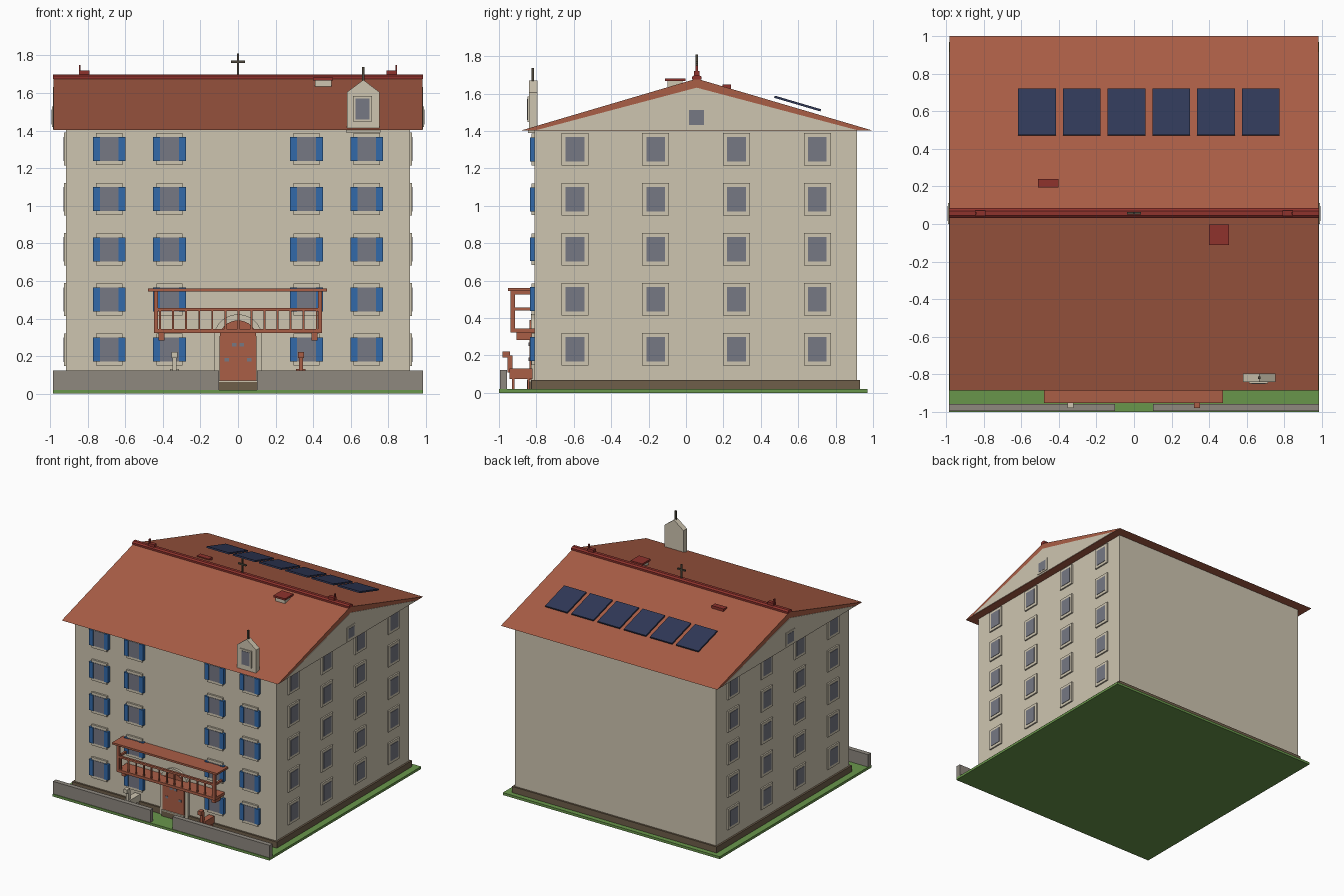
import bpy, bmesh, math
from mathutils import Matrix

if "Cube" in bpy.data.objects:
    bpy.data.objects.remove(bpy.data.objects["Cube"])


def material(name, rgb):
    lin = [((c / 255 + 0.055) / 1.055) ** 2.4 for c in rgb]
    m = bpy.data.materials.new(name)
    m.diffuse_color = (*lin, 1)
    m.use_nodes = True
    m.node_tree.nodes["Principled BSDF"].inputs["Base Color"].default_value = m.diffuse_color
    return m


CREAM = material("cream plaster", (206, 197, 176))
TILE = material("terracotta", (170, 94, 70))
RED = material("dark red", (142, 50, 44))
BLUE = material("shutter blue", (50, 106, 170))
GLASS = material("window grey", (118, 120, 132))
STONE = material("stone grey", (142, 136, 127))
PLINTH = material("plinth brown", (110, 94, 74))
GRASS = material("grass green", (105, 150, 75))
SOLAR = material("solar navy", (48, 57, 88))
IRON = material("iron brown", (78, 72, 60))


def finish(name, bm, *mats):
    bmesh.ops.recalc_face_normals(bm, faces=bm.faces)
    me = bpy.data.meshes.new(name)
    bm.to_mesh(me)
    bm.free()
    for m in mats:
        me.materials.append(m)
    ob = bpy.data.objects.new(name, me)
    bpy.context.collection.objects.link(ob)
    return ob


def add_box(bm, x0, x1, y0, y1, z0, z1):
    mat = Matrix.Translation(((x0 + x1) / 2, (y0 + y1) / 2, (z0 + z1) / 2)) \
        @ Matrix.Diagonal((abs(x1 - x0), abs(y1 - y0), abs(z1 - z0), 1))
    bmesh.ops.create_cube(bm, size=1, matrix=mat)


def boxes(name, mat, *dims):
    bm = bmesh.new()
    for d in dims:
        add_box(bm, *d)
    return finish(name, bm, mat)


def prism(name, mat, pts, a, b, axis):
    """Extrude a 2D profile along x (points are y, z) or y (points are x, z)."""
    bm = bmesh.new()
    co = (lambda p, t: (t, p[0], p[1])) if axis == "x" else (lambda p, t: (p[0], t, p[1]))
    f = bm.faces.new([bm.verts.new(co(p, a)) for p in pts])
    ext = bmesh.ops.extrude_face_region(bm, geom=[f])
    move = [0, 0, 0]
    move["xyz".index(axis)] = b - a
    bmesh.ops.translate(bm, vec=move, verts=[v for v in ext["geom"] if isinstance(v, bmesh.types.BMVert)])
    return finish(name, bm, mat)


# Ground, garden wall and house body
boxes("ground", GRASS, (-.985, .985, -1, .97, 0, .02))
boxes("garden_wall", STONE, *[(s * .1, s * .985, -.995, -.957, .02, .122) for s in (-1, 1)])
boxes("house_walls", CREAM, (-.915, .915, -.81, .915, .02, 1.405))
boxes("plinth", PLINTH, (-.93, .93, -.825, .93, .02, .07))

# Gabled roof with flush plaster gables
RY, RZ, EZ = .057, 1.68, 1.402
prism("roof", TILE, [(-.885, EZ), (RY, RZ), (1, EZ)], -.982, .982, "x")
for s in (-1, 1):
    prism("gable_plaster", CREAM, [(-.8, EZ + .003), (RY, 1.632), (.915, EZ + .003)], s * .978, s * .985, "x")
prism("ridge_cap", RED, [(.033, 1.675), (.033, 1.69), (.045, 1.7), (.07, 1.7), (.084, 1.69), (.084, 1.675)],
      -.984, .984, "x")
boxes("ridge_finials", RED, *[d for s in (-1, 1) for d in (
    (s * .79, s * .845, .042, .073, 1.695, 1.72), (s * .837, s * .847, .05, .064, 1.7, 1.75))])
boxes("ridge_cross", IRON, (-.006, .006, .051, .063, 1.695, 1.81), (-.036, .036, .051, .063, 1.76, 1.772))

# Roof vents
boxes("vent_base", CREAM, (.41, .497, -.1, -.02, 1.635, 1.668))
boxes("vent_cap", RED, (.4, .506, -.112, -.003, 1.667, 1.682))
boxes("rear_vent", RED, (-.51, -.402, .195, .24, 1.61, 1.648))

# Solar panels hovering parallel to the rear slope
slope = math.atan2(RZ - EZ, 1 - RY)
bm = bmesh.new()
for i in range(6):
    m = Matrix.Translation((-.516 + .238 * i, .597, 1.547)) @ Matrix.Rotation(-slope, 4, "X") \
        @ Matrix.Diagonal((.201, .258, .012, 1))
    bmesh.ops.create_cube(bm, size=1, matrix=m)
finish("solar_panels", bm, SOLAR)

# Small gabled turret at the front eave
prism("turret", CREAM, [(.58, 1.39), (.58, 1.605), (.667, 1.67), (.753, 1.605), (.753, 1.39)], -.84, -.795, "y")
boxes("turret_base", CREAM, (.575, .758, -.845, -.79, 1.39, 1.41))
boxes("turret_frame", CREAM, (.612, .714, -.848, -.835, 1.448, 1.585))
boxes("turret_glass", GLASS, (.626, .7, -.851, -.845, 1.46, 1.572))
boxes("turret_pole", IRON, (.66, .672, -.825, -.813, 1.65, 1.738))

# Windows on five floors
ROWS = [.234 + .267 * i for i in range(5)]
frames, glass, shutters = [], [], []
for z in ROWS:
    for x in (-.685, -.365, .365, .685):
        frames.append((x - .07, x + .07, -.825, -.8, z - .085, z + .085))
        glass.append((x - .052, x + .052, -.828, -.82, z - .064, z + .064))
        for s in (-1, 1):
            shutters.append((x + s * .05, x + s * .087, -.833, -.805, z - .064, z + .064))
    for y in (-.593, -.162, .27, .702):
        for s in (-1, 1):
            frames.append((s * .9, s * .927, y - .072, y + .072, z - .087, z + .087))
            glass.append((s * .92, s * .93, y - .05, y + .05, z - .065, z + .065))
for s in (-1, 1):
    frames.append((s * .98, s * .99, RY - .056, RY + .056, 1.418, 1.528))
    glass.append((s * .985, s * .992, RY - .04, RY + .04, 1.432, 1.512))
boxes("window_frames", CREAM, *frames)
boxes("window_glass", GLASS, *glass)
boxes("shutters", BLUE, *shutters)


# Arched door with surround
def arch(w, z0, spring, top):
    n = 16
    return [(-w, z0)] + [(-w * math.cos(math.pi * i / n), spring + (top - spring) * math.sin(math.pi * i / n))
                         for i in range(n + 1)] + [(w, z0)]


prism("door_surround", CREAM, arch(.128, .02, .3, .422), -.83, -.8, "y")
prism("door", TILE, arch(.098, .07, .3, .39), -.838, -.8, "y")
boxes("door_step", PLINTH, (-.1, .1, -.85, -.8, .02, .062))
boxes("door_threshold", CREAM, (-.1, .1, -.85, -.8, .062, .07))
boxes("door_panels", GLASS, *[(s * x - .012, s * x + .012, -.841, -.836, z - .009, z + .009)
                              for s in (-1, 1) for x, z in ((.06, .18), (.02, .26))])

# Balcony with canopy, railing and brackets
boxes("balcony_canopy", TILE, (-.478, .475, -.952, -.8, .545, .56))
boxes("balcony_floor", TILE, (-.446, .446, -.937, -.8, .323, .345))
boxes("balcony_posts", TILE, *[(s * .425, s * .446, -.937, -.915, .33, .55) for s in (-1, 1)])
boxes("balcony_rails", TILE, (-.446, .446, -.935, -.917, .44, .456),
      *[(s * .428, s * .444, -.93, -.8, .44, .456) for s in (-1, 1)],
      *[(s * .428, s * .444, -.93, -.8, .527, .546) for s in (-1, 1)])
boxes("balcony_balusters", TILE, *[(x - .005, x + .005, -.931, -.921, .34, .445)
                                   for x in [-.415 + .0695 * i for i in range(13)]])
boxes("balcony_brackets", TILE, *[(s * .392, s * .424, -.905, -.8, .284, .325) for s in (-1, 1)])


# Two garden animals looking over the wall
def animal(name, x, mat):
    boxes(name, mat, (x - .025, x + .025, -.945, -.82, .075, .13),
          (x - .011, x + .011, -.955, -.928, .11, .2),
          (x - .015, x + .015, -.98, -.94, .19, .222),
          *[(x + s * .01, x + s * .022, y, y + .012, .02, .08) for s in (-1, 1) for y in (-.93, -.848)])


animal("pale_animal", -.338, CREAM)
animal("brown_animal", .335, TILE)
